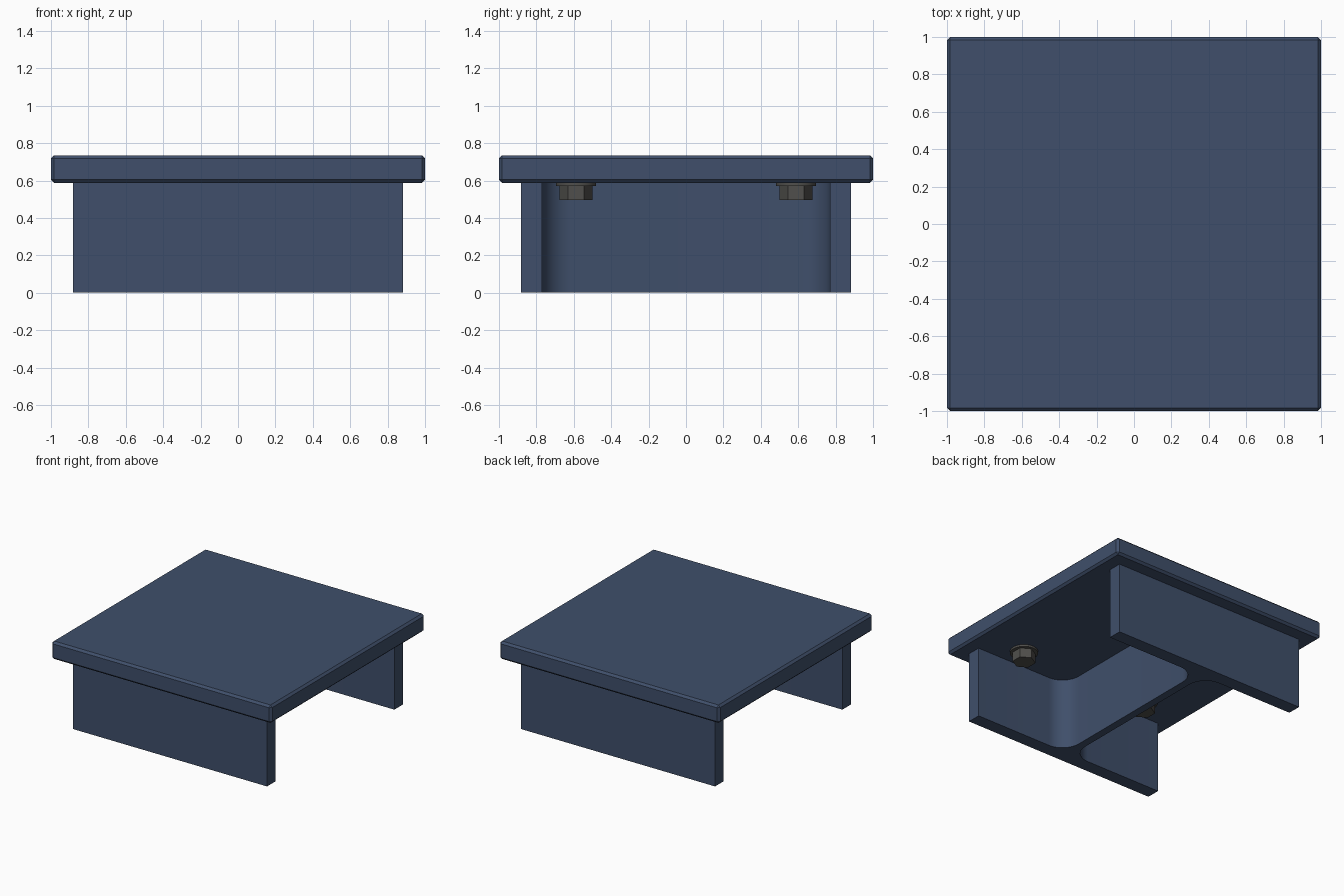
import bpy, bmesh, math
from mathutils import Matrix

if "Cube" in bpy.data.objects:
    bpy.data.objects.remove(bpy.data.objects["Cube"])


def material(name, rgb):
    m = bpy.data.materials.new(name)
    m.diffuse_color = (*rgb, 1)
    m.use_nodes = True
    m.node_tree.nodes["Principled BSDF"].inputs["Base Color"].default_value = m.diffuse_color
    return m


blue = material("blue grey steel paint", (0.050, 0.078, 0.145))
grey = material("dark bolt grey", (0.080, 0.078, 0.072))


def finish(bm, name, mat, smooth=True):
    bmesh.ops.recalc_face_normals(bm, faces=bm.faces)
    mesh = bpy.data.meshes.new(name)
    bm.to_mesh(mesh)
    bm.free()
    ob = bpy.data.objects.new(name, mesh)
    bpy.context.collection.objects.link(ob)
    mesh.materials.append(mat)
    if smooth:
        bpy.ops.object.select_all(action='DESELECT')
        ob.select_set(True)
        bpy.context.view_layer.objects.active = ob
        bpy.ops.object.shade_smooth_by_angle(angle=math.radians(30))
    return ob


H = 0.588       # column height
TOP = 0.735     # top of the cap plate
HALF = 0.882    # half width of the H section
FLANGE, WEB, R = 0.112, 0.032, 0.159

# H-shaped column: quarter outline with root fillet, mirrored around
inner = HALF - FLANGE
quarter = [(HALF, HALF), (HALF, inner)]
for i in range(13):
    a = math.radians(90 + 90 * i / 12)
    quarter.append((WEB + R + R * math.cos(a), inner - R + R * math.sin(a)))
right = quarter + [(x, -y) for x, y in reversed(quarter)]
outline = right + [(-x, y) for x, y in reversed(right)]
bm = bmesh.new()
face = bm.faces.new([bm.verts.new((x, y, 0)) for x, y in outline])
ext = bmesh.ops.extrude_face_region(bm, geom=[face])
for v in ext["geom"]:
    if isinstance(v, bmesh.types.BMVert):
        v.co.z = H
finish(bm, "h_section_column", blue)

# Cap plate with chamfered edges
bm = bmesh.new()
bmesh.ops.create_cube(bm, size=1, matrix=Matrix.Translation((0, 0, (H + TOP) / 2))
                      @ Matrix.Diagonal((2, 2, TOP - H, 1)))
bmesh.ops.bevel(bm, geom=bm.edges[:], offset=0.017, segments=1, affect='EDGES')
finish(bm, "cap_plate", blue, smooth=False)


def disc(name, x, y, z0, z1, r, sides, r_low=None):
    bm = bmesh.new()
    # first corner lies along y
    bmesh.ops.create_cone(bm, cap_ends=True, segments=sides,
                          radius1=r_low or r, radius2=r, depth=z1 - z0,
                          matrix=Matrix.Translation((x, y, (z0 + z1) / 2)))
    # keep hexagon corners pointing along y
    v = bm.verts[:][0].co
    turn = math.pi / 2 - math.atan2(v.y - y, v.x - x)
    bmesh.ops.rotate(bm, verts=bm.verts, cent=(x, y, 0),
                     matrix=Matrix.Rotation(turn, 3, 'Z'))
    finish(bm, name, grey, smooth=sides > 8)


# Four bolts with washers under the plate
for sx, side in ((-1, "left"), (1, "right")):
    for sy, end in ((-1, "front"), (1, "back")):
        x, y = 0.588 * sx, 0.588 * sy
        disc(f"washer_{end}_{side}", x, y, 0.572, H, 0.106, 24)
        disc(f"bolt_head_{end}_{side}", x, y, 0.495, 0.573, 0.087, 6)
